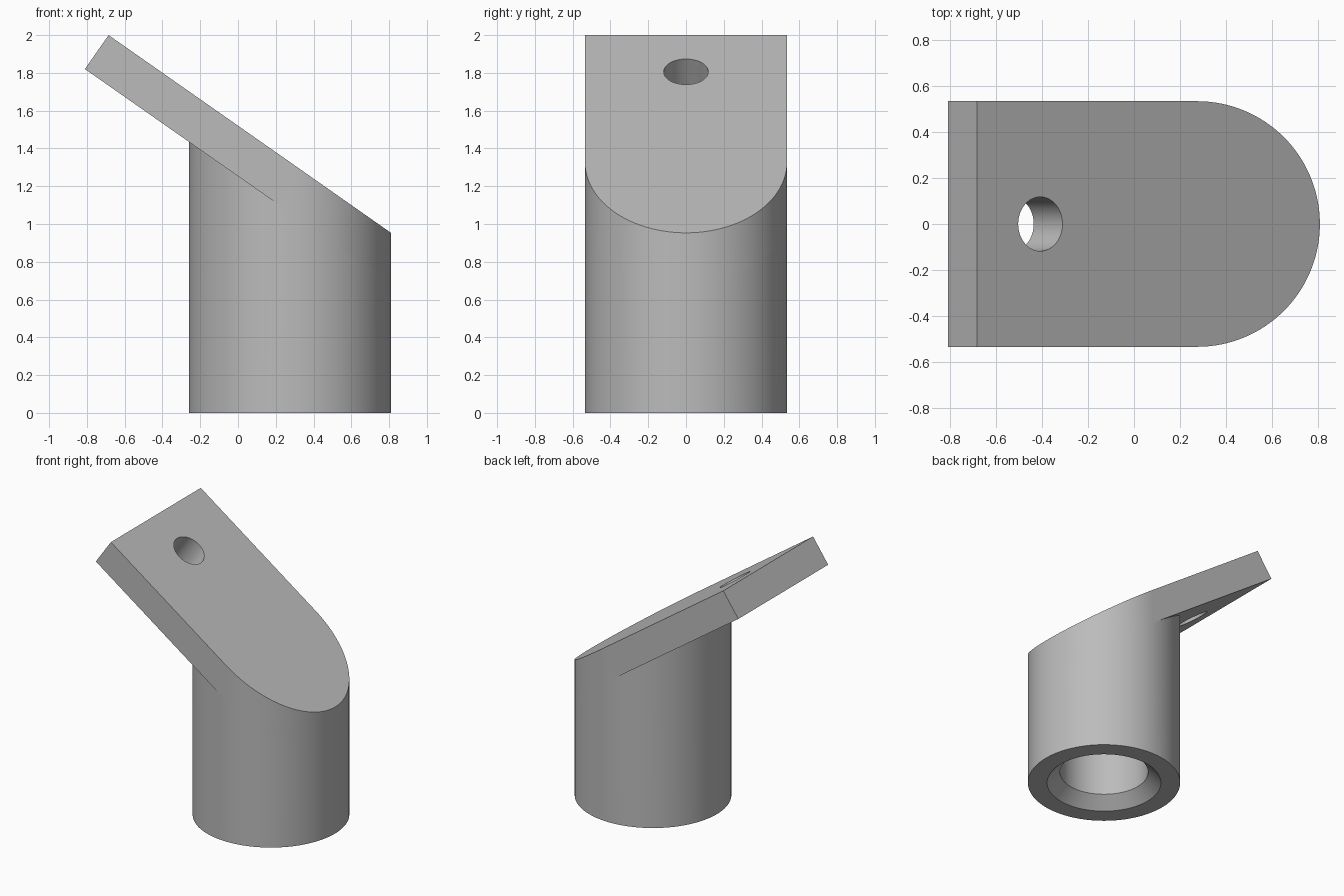
import bpy, bmesh
from math import sin, cos, pi, radians
from mathutils import Vector, Matrix

if "Cube" in bpy.data.objects:
    bpy.data.objects.remove(bpy.data.objects["Cube"])

TILT = radians(35)
ALONG = Vector((-cos(TILT), 0, sin(TILT)))    # up the sloping plate
NORMAL = Vector((sin(TILT), 0, cos(TILT)))    # out of its top face
TIP = Vector((-0.685, 0, 2.0))                # upper end of the top face
THICK = 0.219
CX, R, SEG = 0.275, 0.535, 128

grey = bpy.data.materials.new("plain grey")
grey.use_nodes = True
grey.diffuse_color = (0.5, 0.5, 0.5, 1)
grey.node_tree.nodes["Principled BSDF"].inputs["Base Color"].default_value = (0.5, 0.5, 0.5, 1)


def trim(bm, point, normal):
    """Cut away everything beyond a plane and close the cut."""
    geom = bm.verts[:] + bm.edges[:] + bm.faces[:]
    cut = bmesh.ops.bisect_plane(bm, geom=geom, dist=1e-6, plane_co=point,
                                 plane_no=normal, clear_outer=True)["geom_cut"]
    edges = [e for e in cut if isinstance(e, bmesh.types.BMEdge)]
    bmesh.ops.contextual_create(bm, geom=edges)


def finish(bm, name):
    bmesh.ops.recalc_face_normals(bm, faces=bm.faces[:])
    mesh = bpy.data.meshes.new(name)
    bm.to_mesh(mesh)
    bm.free()
    mesh.materials.append(grey)
    obj = bpy.data.objects.new(name, mesh)
    bpy.context.collection.objects.link(obj)
    return obj


def combine(target, other, operation):
    mod = target.modifiers.new(operation.lower(), "BOOLEAN")
    mod.operation, mod.object, mod.solver = operation, other, "EXACT"
    bpy.context.view_layer.objects.active = target
    bpy.ops.object.modifier_apply(modifier=mod.name)
    bpy.data.objects.remove(other)


# Column: turned profile with a chamfered blind bore, cut to the plate's slope
bm = bmesh.new()
profile = [(0.31, 0.7), (0.31, 0.085), (0.40, 0), (R, 0), (R, 3)]
rings = [[bm.verts.new((CX + r * cos(2 * pi * i / SEG), r * sin(2 * pi * i / SEG), z))
          for i in range(SEG)] for r, z in profile]
for low, high in zip(rings, rings[1:]):
    for i in range(SEG):
        j = (i + 1) % SEG
        bm.faces.new((low[i], low[j], high[j], high[i]))
bm.faces.new(rings[0])
bm.faces.new(rings[-1])
trim(bm, TIP - NORMAL * THICK, NORMAL)
column = finish(bm, "angled_socket_mount")

# Plate: round-ended outline raised straight up, then cut to a sloping slab
bm = bmesh.new()
half = SEG // 4
outline = [(CX + R * cos(2 * pi * i / SEG), R * sin(2 * pi * i / SEG))
           for i in range(-half, half + 1)] + [(-1.5, R), (-1.5, -R)]
base = bm.faces.new([bm.verts.new((x, y, 0)) for x, y in outline])
raised = bmesh.ops.extrude_face_region(bm, geom=[base], use_keep_orig=True)["geom"]
bmesh.ops.translate(bm, vec=(0, 0, 4),
                    verts=[v for v in raised if isinstance(v, bmesh.types.BMVert)])
trim(bm, TIP, NORMAL)
trim(bm, TIP - NORMAL * THICK, -NORMAL)
trim(bm, TIP, ALONG)
plate = finish(bm, "sloping_plate")

# Screw hole: square to the plate
bm = bmesh.new()
centre = TIP - ALONG * (0.277 / cos(TILT)) - NORMAL * THICK / 2
bmesh.ops.create_cone(bm, cap_ends=True, segments=64, radius1=0.118, radius2=0.118, depth=0.4,
                      matrix=Matrix.Translation(centre) @ Matrix.Rotation(TILT, 4, "Y"))
hole = finish(bm, "hole_cutter")
hole.hide_render = True

combine(plate, hole, "DIFFERENCE")
combine(column, plate, "UNION")

# Weld the seam and smooth the curved walls
bm = bmesh.new()
bm.from_mesh(column.data)
bmesh.ops.remove_doubles(bm, verts=bm.verts[:], dist=1e-4)
bm.to_mesh(column.data)
bm.free()
bpy.ops.object.select_all(action="DESELECT")
column.select_set(True)
bpy.context.view_layer.objects.active = column
bpy.ops.object.shade_smooth_by_angle(angle=radians(25))
